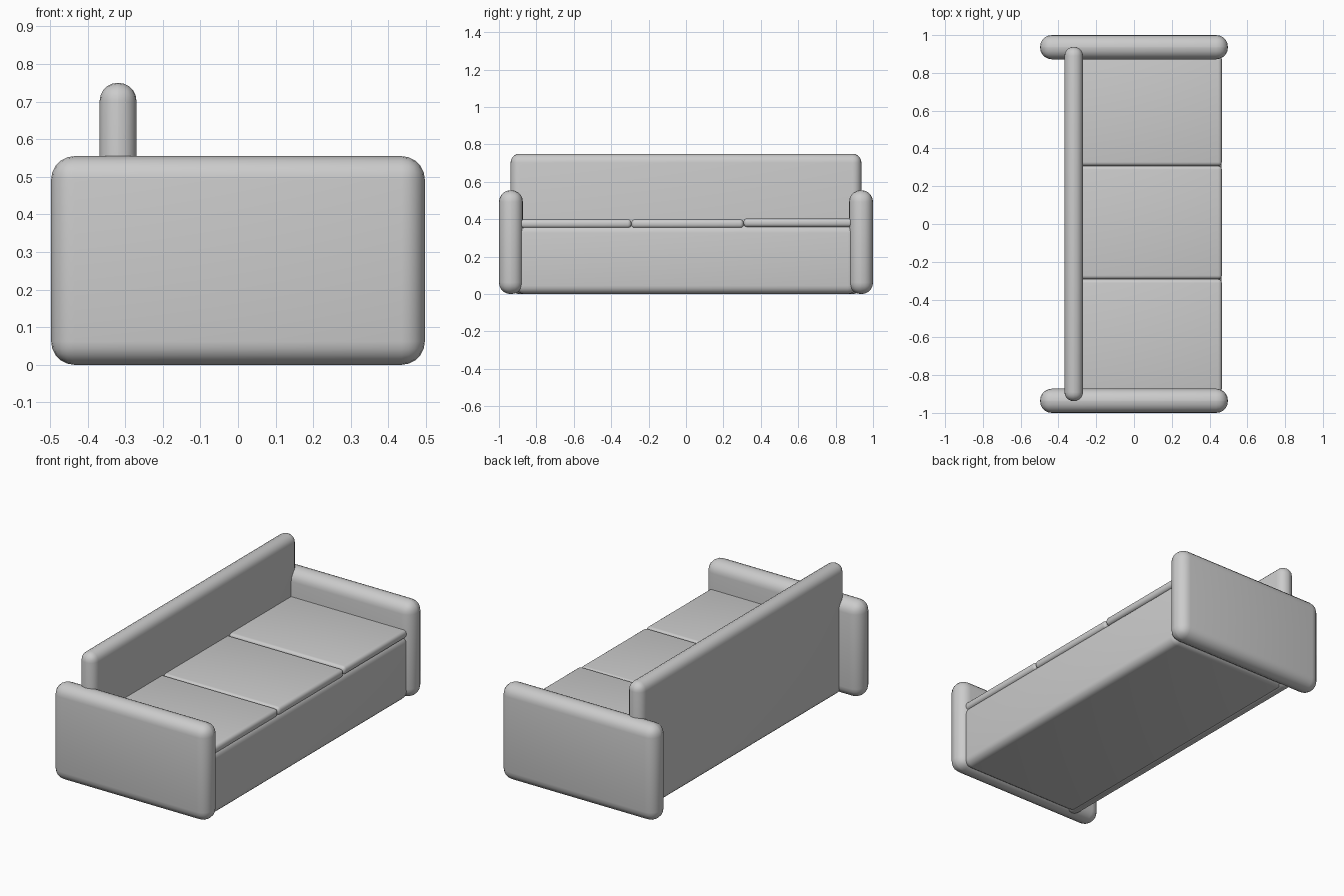
import bpy

if "Cube" in bpy.data.objects:
    bpy.data.objects.remove(bpy.data.objects["Cube"])


def rounded_box(name, x, y, z, radius, segments=5):
    """Box between the given (min, max) ranges with rounded edges."""
    bpy.ops.mesh.primitive_cube_add(
        size=1, location=[(a + b) / 2 for a, b in (x, y, z)])
    ob = bpy.context.object
    ob.name = name
    ob.scale = [b - a for a, b in (x, y, z)]
    bpy.ops.object.transform_apply(location=False, rotation=False, scale=True)
    mod = ob.modifiers.new("round", 'BEVEL')
    mod.width = radius
    mod.segments = segments
    bpy.ops.object.modifier_apply(modifier=mod.name)
    bpy.ops.object.shade_smooth_by_angle()
    return ob


# Side arms
rounded_box("arm_left", (-0.497, 0.497), (-1.0, -0.872), (0, 0.555), 0.062)
rounded_box("arm_right", (-0.497, 0.497), (0.872, 1.0), (0, 0.555), 0.062)

# Backrest panel, reaching the floor and running into the arms
rounded_box("backrest", (-0.368, -0.27), (-0.938, 0.938), (0, 0.75), 0.048)

# Seat base
rounded_box("seat_base", (-0.33, 0.464), (-0.91, 0.91), (0, 0.372), 0.045)

# Seat cushions
edges = [-0.89, -0.292, 0.308, 0.89]
tops = [0.40, 0.40, 0.406]
for i in range(3):
    rounded_box(f"cushion_{i + 1}", (-0.31, 0.465), (edges[i], edges[i + 1]),
                (tops[i] - 0.048, tops[i]), 0.02, 4)
